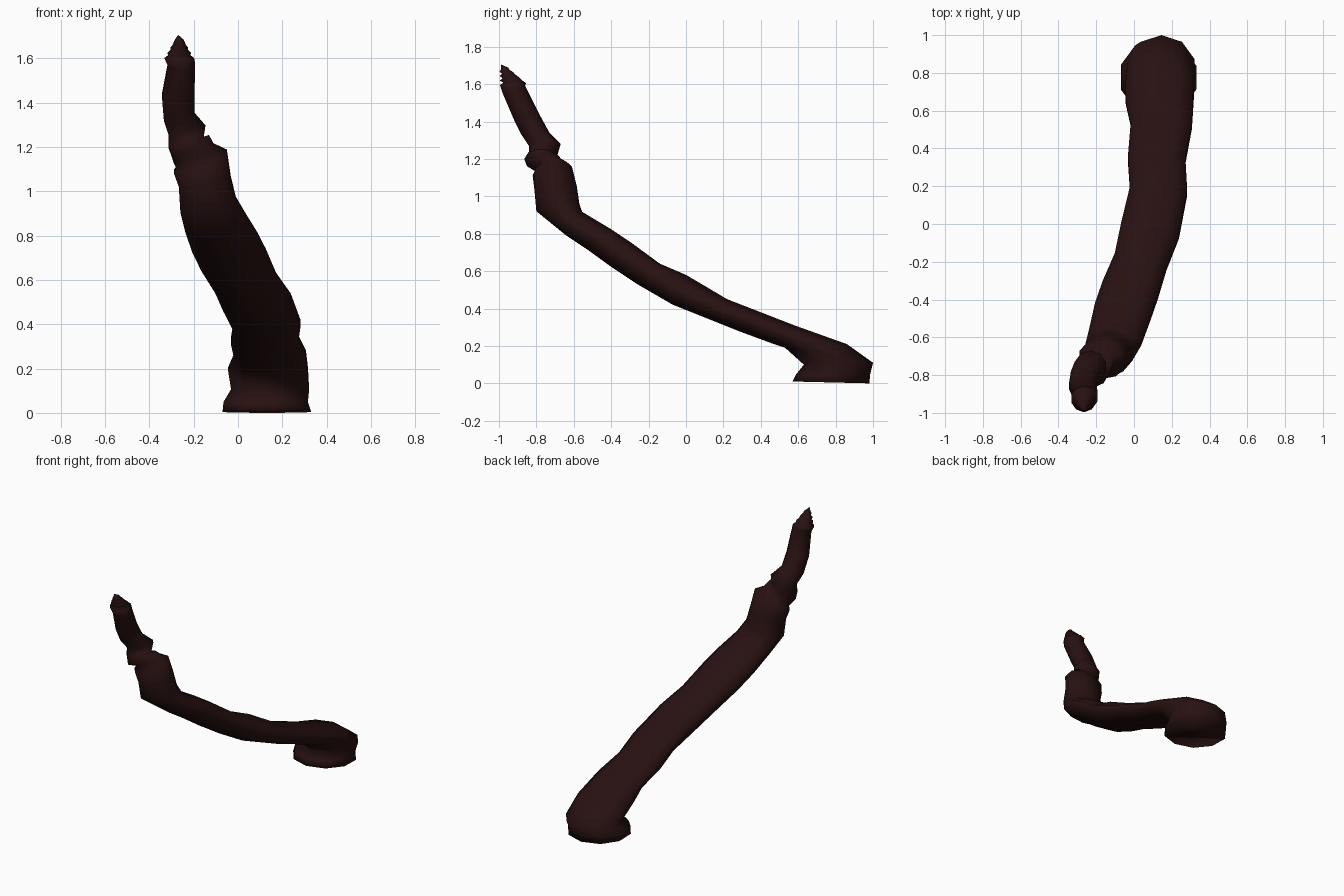
import bpy, bmesh, math
from mathutils import Vector

SIDES = 10

# Horn stations: underside (y, z), top side (y, z), centre x, half width
stations = [
    (0.57, 0.01, 0.98, 0.00, 0.13, 0.21),    # flat foot
    (0.59, 0.05, 0.985, 0.05, 0.125, 0.20),
    (0.63, 0.10, 1.00, 0.11, 0.145, 0.185),
    (0.53, 0.19, 0.86, 0.21, 0.135, 0.19),   # sharp bend
    (0.47, 0.21, 0.58, 0.31, 0.145, 0.17),
    (0.28, 0.28, 0.40, 0.38, 0.12, 0.16),    # long shaft
    (0.13, 0.34, 0.22, 0.45, 0.13, 0.16),
    (-0.07, 0.42, 0.00, 0.58, 0.085, 0.165),
    (-0.26, 0.53, -0.14, 0.64, 0.035, 0.15),
    (-0.41, 0.63, -0.29, 0.75, -0.02, 0.16),
    (-0.52, 0.71, -0.41, 0.83, -0.06, 0.16),
    (-0.64, 0.79, -0.56, 0.92, -0.10, 0.15),
    (-0.80, 0.92, -0.57, 0.96, -0.135, 0.135),  # upward bend
    (-0.81, 1.03, -0.585, 1.06, -0.15, 0.125),
    (-0.82, 1.11, -0.61, 1.16, -0.17, 0.135),
    (-0.78, 1.15, -0.65, 1.17, -0.195, 0.105),  # folded collars
    (-0.865, 1.20, -0.67, 1.18, -0.21, 0.105),
    (-0.84, 1.225, -0.69, 1.21, -0.235, 0.085),
    (-0.84, 1.27, -0.67, 1.28, -0.23, 0.09),
    (-0.88, 1.33, -0.73, 1.34, -0.265, 0.075),  # upper spike
    (-0.92, 1.41, -0.79, 1.45, -0.27, 0.077),
    (-0.98, 1.55, -0.86, 1.59, -0.255, 0.065),
]
# Ridged tip: shrinking pairs of wide and narrow rings
for k in range(4):
    t = k / 4
    z = 1.60 + 0.095 * t
    y = -0.925 - 0.06 * t
    for r, dz in ((0.058 * (1 - t) + 0.012, 0), (0.043 * (1 - t) + 0.008, 0.013)):
        stations.append((y - r, z + dz - 0.005, y + r, z + dz + 0.005, -0.265, r))

lows = [Vector((s[4], s[0], s[1])) for s in stations]
highs = [Vector((s[4], s[2], s[3])) for s in stations]
mids = [(a + b) / 2 for a, b in zip(lows, highs)]

# Skin the stations with elliptical rings
bm = bmesh.new()
rings = []
for i, s in enumerate(stations):
    thick = (highs[i] - lows[i]) / 2
    side = Vector((1, 0, 0))
    if 3 < i < 22:
        tangent = mids[i + 1] - mids[i - 1]
        side = thick.cross(tangent).normalized()
        if side.x < 0:
            side.negate()
    ring = []
    for j in range(SIDES):
        a = 2 * math.pi * j / SIDES
        ring.append(bm.verts.new(mids[i] + side * s[5] * math.sin(a) + thick * math.cos(a)))
    rings.append(ring)
for a, b in zip(rings, rings[1:]):
    for j in range(SIDES):
        k = (j + 1) % SIDES
        bm.faces.new((a[j], a[k], b[k], b[j]))
bm.faces.new(rings[0])
tip = bm.verts.new((-0.27, -0.99, 1.705))
for j in range(SIDES):
    bm.faces.new((rings[-1][j], rings[-1][(j + 1) % SIDES], tip))
bmesh.ops.recalc_face_normals(bm, faces=bm.faces)
for f in bm.faces:
    f.smooth = True

mesh = bpy.data.meshes.new("horn")
bm.to_mesh(mesh)
bm.free()
horn = bpy.data.objects.new("horn", mesh)
bpy.context.collection.objects.link(horn)

mat = bpy.data.materials.new("dark brown")
mat.diffuse_color = (0.021, 0.0055, 0.0055, 1)
mesh.materials.append(mat)
